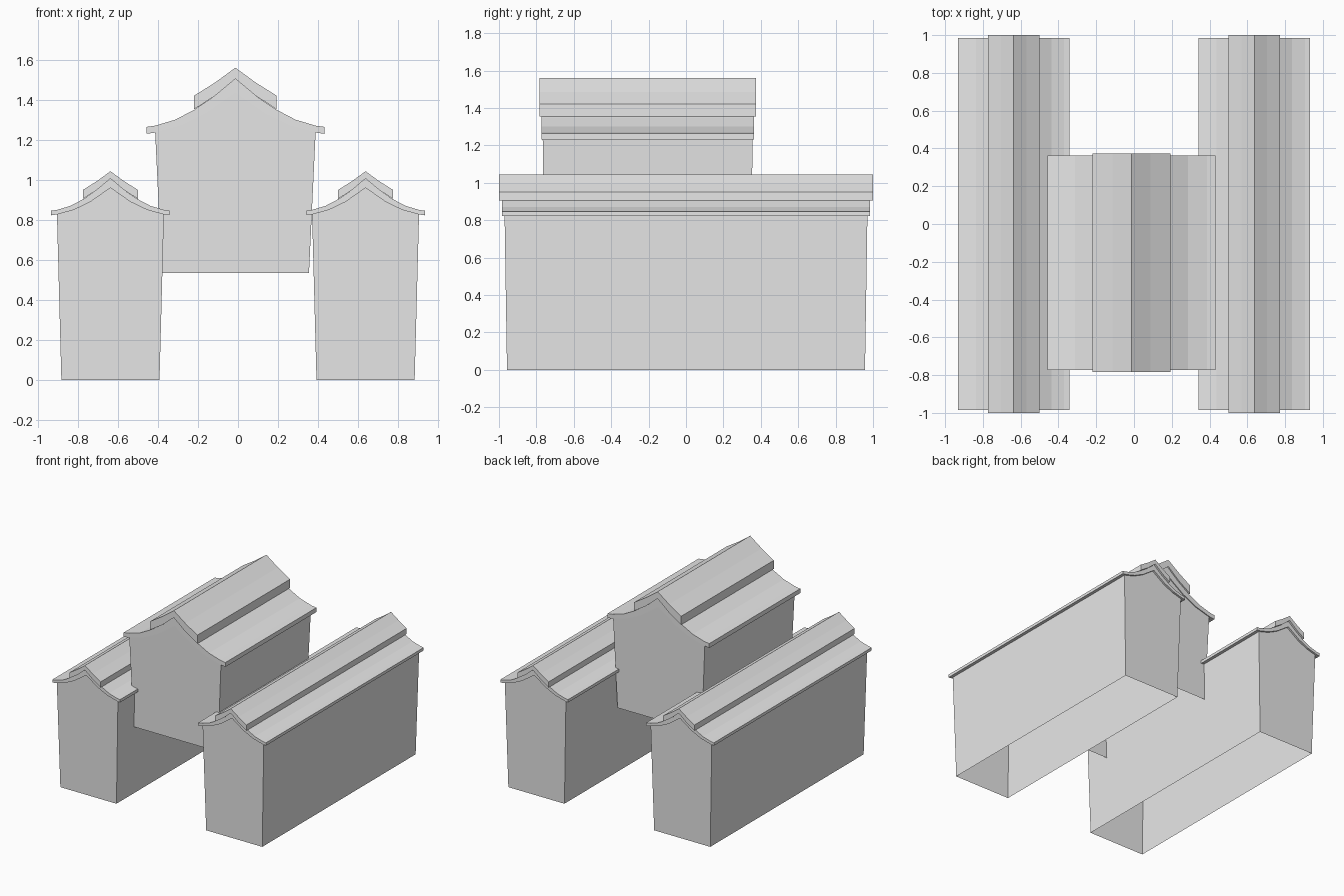
import bpy
import bmesh

cube = bpy.data.objects.get("Cube")
if cube:
    bpy.data.objects.remove(cube)

grey = bpy.data.materials.new("plain_grey")
grey.use_nodes = True
colour = (0.8, 0.8, 0.8, 1)
grey.diffuse_color = colour
grey.node_tree.nodes["Principled BSDF"].inputs["Base Color"].default_value = colour

# Half profiles measured from the ridge: (distance out, height below ridge)
CAP_TOP = [(0, 0), (0.067, -0.049), (0.137, -0.093)]
CAP_BASE = [(0, -0.037), (0.067, -0.093), (0.137, -0.138)]
EAVE_TOP = [(0, -0.037), (0.067, -0.093), (0.137, -0.14),
            (0.2, -0.173), (0.267, -0.193), (0.296, -0.197)]
EAVE_BASE = [(0, -0.083), (0.1, -0.153), (0.183, -0.193),
             (0.267, -0.216), (0.296, -0.22)]
FOOT_HALF_WIDTH = 0.245


def mirrored(half):
    """Full left-to-right curve from a half profile."""
    return [(-x, z) for x, z in reversed(half[1:])] + half


def extrude_profile(name, points, half_length, skip=lambda a, b: False):
    """Closed profile of (x, z) run along y; half_length depends on height."""
    bm = bmesh.new()
    front = [bm.verts.new((x, -half_length(z), z)) for x, z in points]
    back = [bm.verts.new((x, half_length(z), z)) for x, z in points]
    count = len(points)
    for i in range(count):
        j = (i + 1) % count
        if not skip(points[i], points[j]):
            bm.faces.new((front[i], front[j], back[j], back[i]))
    bm.faces.new(front[::-1])
    bm.faces.new(back)
    bmesh.ops.recalc_face_normals(bm, faces=bm.faces)
    mesh = bpy.data.meshes.new(name)
    bm.to_mesh(mesh)
    bm.free()
    mesh.materials.append(grey)
    obj = bpy.data.objects.new(name, mesh)
    bpy.context.collection.objects.link(obj)
    return obj


def hall(name, x, y, ridge, foot, scale, cap_len, eave_len, wall_len, foot_len):
    def place(points):
        return [(px * scale, pz * scale + ridge) for px, pz in points]

    def roof(part, top, base, length):
        outline = mirrored(top) + mirrored(base)[::-1]
        return extrude_profile(name + part, place(outline), lambda z: length)

    # Walls lean outward; the shell is open below and closed above by the roof
    top = place(mirrored(EAVE_BASE[:-1]))
    wall_top = top[0][1]
    half = FOOT_HALF_WIDTH * scale
    lean = (wall_len - foot_len) / (wall_top - foot)
    walls = extrude_profile(
        name + "_walls", top + [(half, foot), (-half, foot)],
        lambda z: foot_len + lean * (min(z, wall_top) - foot),
        skip=lambda a, b: (a[1] == foot) == (b[1] == foot))

    parts = [walls,
             roof("_eave_roof", EAVE_TOP, EAVE_BASE, eave_len),
             roof("_ridge_cap", CAP_TOP, CAP_BASE, cap_len)]
    for part in parts:
        part.location = (x, y, 0)


# Two long side halls
for side, sign in (("left", 1), ("right", -1)):
    hall(side + "_hall", sign * 0.637, 0, 1.043, 0, 1,
         1.0, 0.985, 0.97, 0.957)

# Raised central hall
hall("central_hall", -0.013, -0.205, 1.56, 0.535, 1.5,
     0.578, 0.568, 0.561, 0.553)
